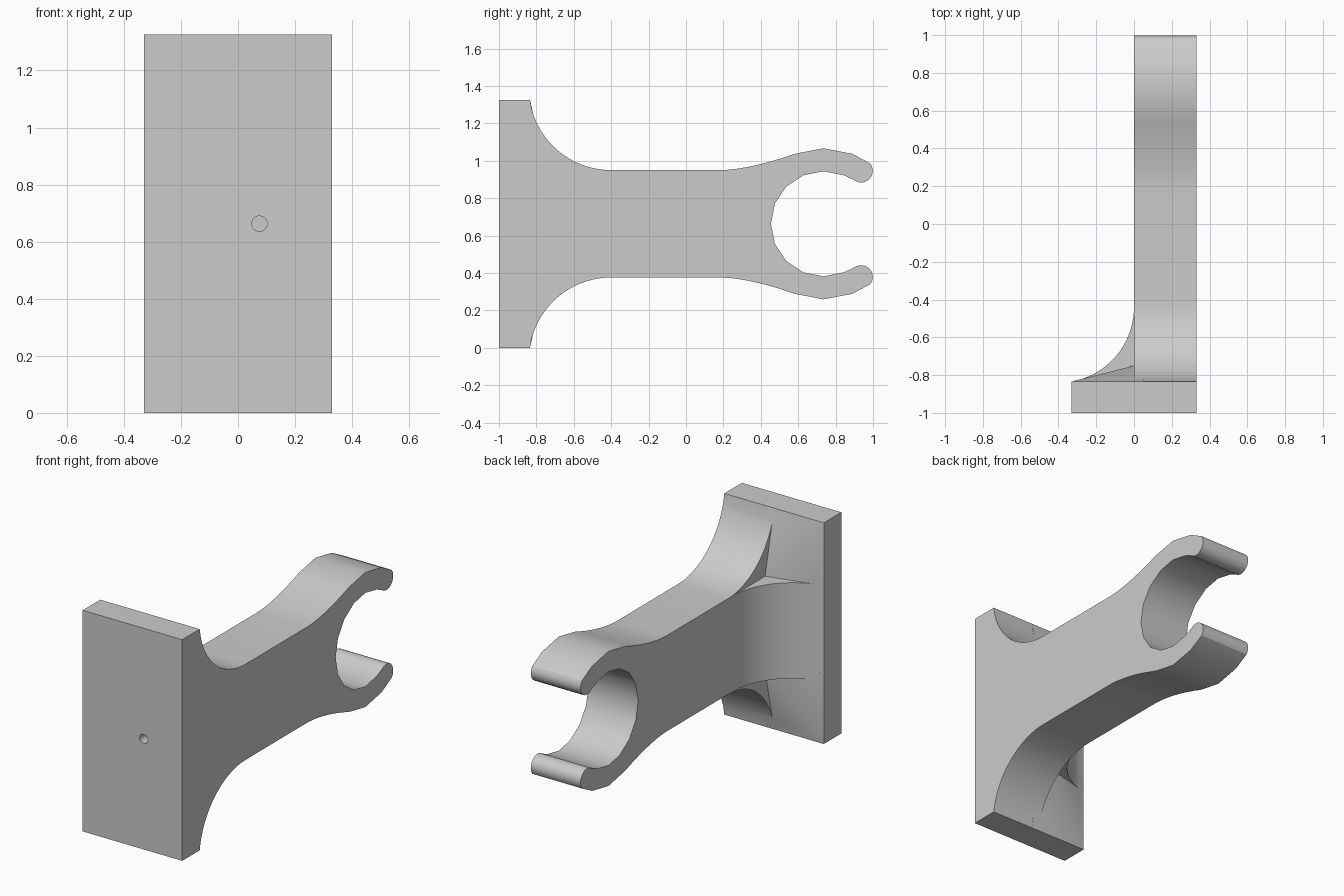
import bpy
import bmesh
from math import sin, cos, radians, sqrt
from mathutils import Vector

if "Cube" in bpy.data.objects:
    bpy.data.objects.remove(bpy.data.objects["Cube"], do_unlink=True)

HALF = 0.33          # half width of the plate
MID, TOP = 0.663, 1.326
BACK = -0.834        # rear face of the plate
ARM_TOP = 0.95

gray = bpy.data.materials.new("plain_gray")
gray.use_nodes = True
gray.diffuse_color = (0.6, 0.6, 0.6, 1)
gray.node_tree.nodes["Principled BSDF"].inputs["Base Color"].default_value = (0.6, 0.6, 0.6, 1)


def arc(cx, cy, r, start, end, steps):
    angles = [radians(start + (end - start) * i / steps) for i in range(steps + 1)]
    return [(cx + r * cos(a), cy + r * sin(a)) for a in angles]


def make_object(name, bm):
    bmesh.ops.recalc_face_normals(bm, faces=bm.faces[:])
    mesh = bpy.data.meshes.new(name)
    bm.to_mesh(mesh)
    bm.free()
    mesh.materials.append(gray)
    obj = bpy.data.objects.new(name, mesh)
    bpy.context.collection.objects.link(obj)
    return obj


def prism(name, points, offset):
    """Extrude a flat outline of 3D points along an offset."""
    bm = bmesh.new()
    face = bm.faces.new([bm.verts.new(p) for p in points])
    new = bmesh.ops.extrude_face_region(bm, geom=[face])["geom"]
    moved = [v for v in new if isinstance(v, bmesh.types.BMVert)]
    bmesh.ops.translate(bm, vec=Vector(offset), verts=moved)
    return make_object(name, bm)


def hull(name, points):
    bm = bmesh.new()
    for p in points:
        bm.verts.new(p)
    bmesh.ops.convex_hull(bm, input=bm.verts[:])
    return make_object(name, bm)


# Arm outline, upper half: plate edge, flare, neck, hook, rounded tip, bore
upper = [(-1, TOP), (BACK, TOP)]
upper += arc(-0.40, ARM_TOP + 0.44, 0.44, 190, 270, 18)[1:]
for i in range(9):                       # gentle rise from the neck to the hook
    t = i / 8
    upper.append((0.19 + 0.39 * t, ARM_TOP + 0.087 * t ** 1.6))
upper += [(0.735, 1.067), (0.89, 1.037)]
upper += arc(0.936, 0.947, 0.063, 38, -130, 10)
upper += arc(0.735, MID, 0.281, 67.5, 180, 5)
lower = [(y, 2 * MID - z) for y, z in upper[-2::-1]]
arm = prism("clip_arm", [(0, y, z) for y, z in upper + lower], (HALF, 0, 0))

# Mounting plate
plate = prism("plate", [(-HALF, -1, 0), (HALF, -1, 0), (HALF, -1, TOP), (-HALF, -1, TOP)],
              (0, 1 + BACK, 0))

# Curved side brace between arm and plate
plan = [(0.1, -0.9), (-HALF, -0.9), (-HALF, BACK)]
plan += arc(-0.40, -0.44, 0.40, 280, 360, 18)[1:] + [(0.1, -0.44)]
z_low = 2 * MID - ARM_TOP
brace = prism("side_brace", [(x, y, z_low) for x, y in plan], (0, 0, ARM_TOP - z_low))

# Shallow sloped corners above and below the brace
corners = []
for name, flip in (("upper_corner", 1), ("lower_corner", -1)):
    def z(h):
        return MID + flip * (h - MID)
    pts = [(0.05, -0.75, z(0.90)), (0, -0.75, z(ARM_TOP)), (0, -0.75, z(0.90)),
           (0.05, -0.75, z(ARM_TOP))]
    for y in (BACK, -0.9):
        pts += [(x, y, z(h)) for x in (-HALF, 0.05) for h in (0.90, TOP)]
    corners.append(hull(name, pts))

# Blind pin hole in the front of the plate
hole = prism("pin_hole_cutter", [(x, -1.1, h) for x, h in arc(0.075, MID, 0.027, 0, 345, 23)],
             (0, 0.27, 0))


def combine(target, other, operation):
    mod = target.modifiers.new(other.name, 'BOOLEAN')
    mod.operation, mod.solver, mod.object = operation, 'EXACT', other
    bpy.context.view_layer.objects.active = target
    bpy.ops.object.modifier_apply(modifier=mod.name)
    bpy.data.objects.remove(other, do_unlink=True)


for part in [plate, brace] + corners:
    combine(arm, part, 'UNION')
combine(arm, hole, 'DIFFERENCE')

# Clean shading on the finished bracket
arm.name = "clip_bracket"
bm = bmesh.new()
bm.from_mesh(arm.data)
bmesh.ops.remove_doubles(bm, verts=bm.verts[:], dist=0.0005)
bmesh.ops.dissolve_limit(bm, angle_limit=radians(0.5), verts=bm.verts[:], edges=bm.edges[:])
bm.to_mesh(arm.data)
bm.free()
bpy.ops.object.select_all(action='DESELECT')
arm.select_set(True)
bpy.context.view_layer.objects.active = arm
bpy.ops.object.shade_smooth_by_angle(angle=radians(30))
